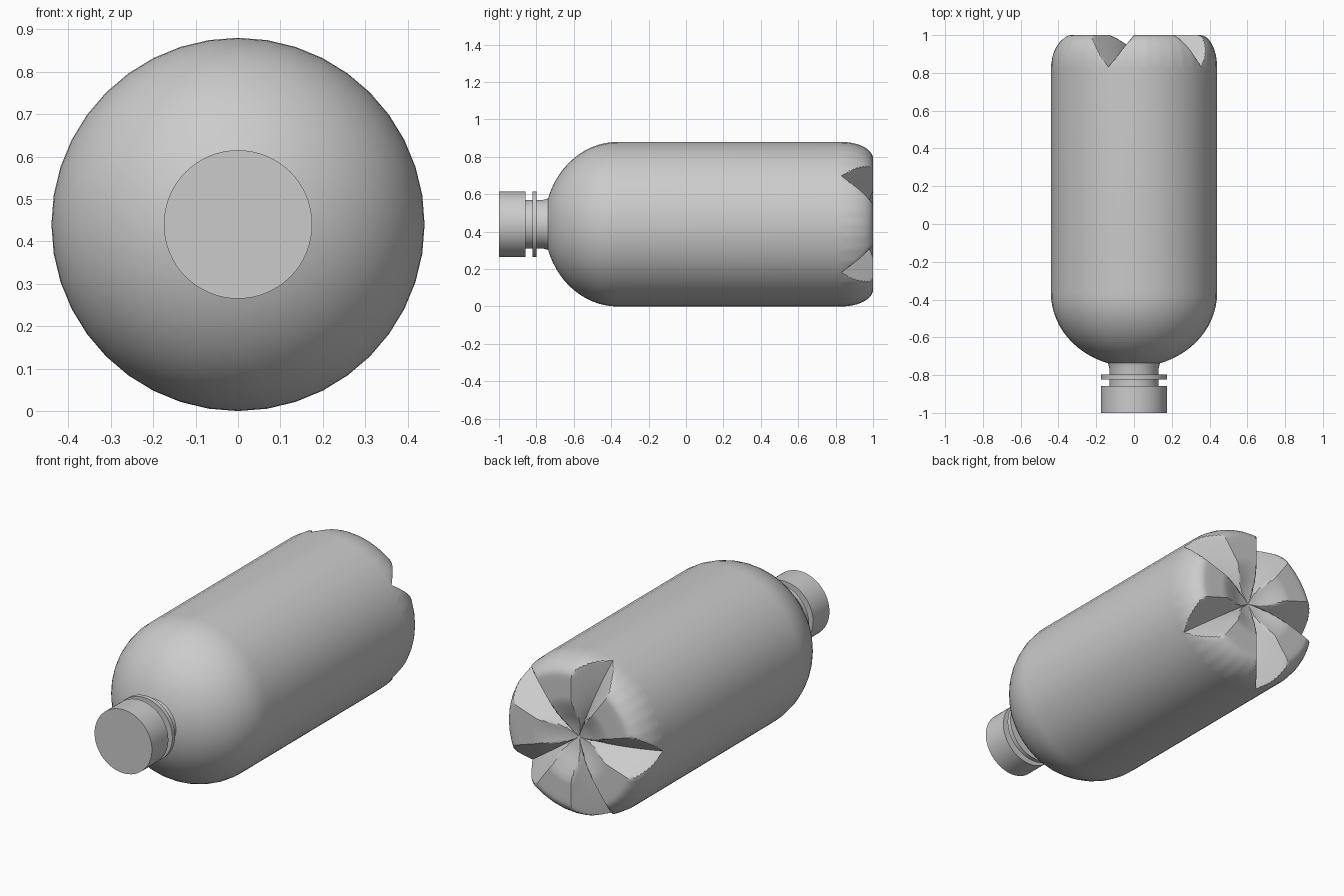
import bpy, bmesh, math

if "Cube" in bpy.data.objects:
    bpy.data.objects.remove(bpy.data.objects["Cube"])

R = 0.44          # body radius, also the height of the axis
BODY_SIDES = 40
BASE_SIDES = 200
GROOVES = 5


def finish(name, bm, angle=35):
    bmesh.ops.remove_doubles(bm, verts=bm.verts, dist=1e-5)
    bmesh.ops.recalc_face_normals(bm, faces=bm.faces)
    mesh = bpy.data.meshes.new(name)
    bm.to_mesh(mesh)
    bm.free()
    ob = bpy.data.objects.new(name, mesh)
    bpy.context.collection.objects.link(ob)
    bpy.ops.object.select_all(action='DESELECT')
    ob.select_set(True)
    bpy.context.view_layer.objects.active = ob
    bpy.ops.object.shade_smooth_by_angle(angle=math.radians(angle))
    return ob


def sweep(name, rings, sides, point, angle=35):
    """Skin rings around the y axis; point(ring, theta) gives (radius, y)."""
    bm = bmesh.new()
    rows = []
    for ring in rings:
        row = []
        for i in range(sides):
            a = 2 * math.pi * i / sides
            r, y = point(ring, a)
            row.append(bm.verts.new((r * math.cos(a), y, R + r * math.sin(a))))
        rows.append(row)
    for lo, hi in zip(rows, rows[1:]):
        for i in range(sides):
            j = (i + 1) % sides
            bm.faces.new((lo[i], lo[j], hi[j], hi[i]))
    return finish(name, bm, angle)


def lathe(name, profile, sides):
    return sweep(name, profile, sides, lambda p, a: p)


# Body with domed shoulder
dome = []
for i in range(15):
    t = math.radians(73) * (1 - i / 14)
    dome.append((R * math.cos(t), -0.365 - 0.392 * math.sin(t)))
lathe("bottle_body", dome + [(R, 0.83)], BODY_SIDES)

# Neck, carrying ring and cap
lathe("neck", [(0.13, -0.87), (0.13, -0.765), (0.138, -0.735)], 64)
lathe("neck_ring", [(0.13, -0.822), (0.175, -0.822), (0.175, -0.798), (0.13, -0.798)], 64)
lathe("cap", [(0, -1), (0.175, -1), (0.175, -0.857), (0, -0.857)], 64)

# Five-footed base: foot profile cut by V grooves between the feet
FOOT = [(0, 0.93), (0.08, 0.945), (0.16, 0.98), (0.22, 1.0), (0.35, 1.0)]


def foot_height(r):
    if r >= 0.35:
        return 0.83 + 0.17 * math.sqrt(max(0, 1 - ((r - 0.35) / 0.09) ** 2))
    for (r0, y0), (r1, y1) in zip(FOOT, FOOT[1:]):
        if r <= r1:
            return y0 + (y1 - y0) * (r - r0) / (r1 - r0)


def base_point(r, a):
    deg = math.degrees(a)
    from_groove = abs((deg % (360 / GROOVES)) - 36)
    groove = 0.83 + 0.1 * (1 - (r / R) ** 2)
    y = min(foot_height(r), groove + (1 - groove) * from_groove / 18)
    # follow the flat sides of the body
    flat = math.cos(math.pi / BODY_SIDES) / math.cos(math.radians(deg % 9 - 4.5))
    k = (r / R) ** 2
    return r * (1 - k + k * flat), y


radii = [0.35 + 0.09 * math.cos(math.radians(90 * i / 12)) for i in range(13)]
radii += [0.32, 0.29, 0.26, 0.24, 0.22, 0.19, 0.16, 0.12, 0.08, 0.04, 0]
sweep("footed_base", radii, BASE_SIDES, base_point, 30)
